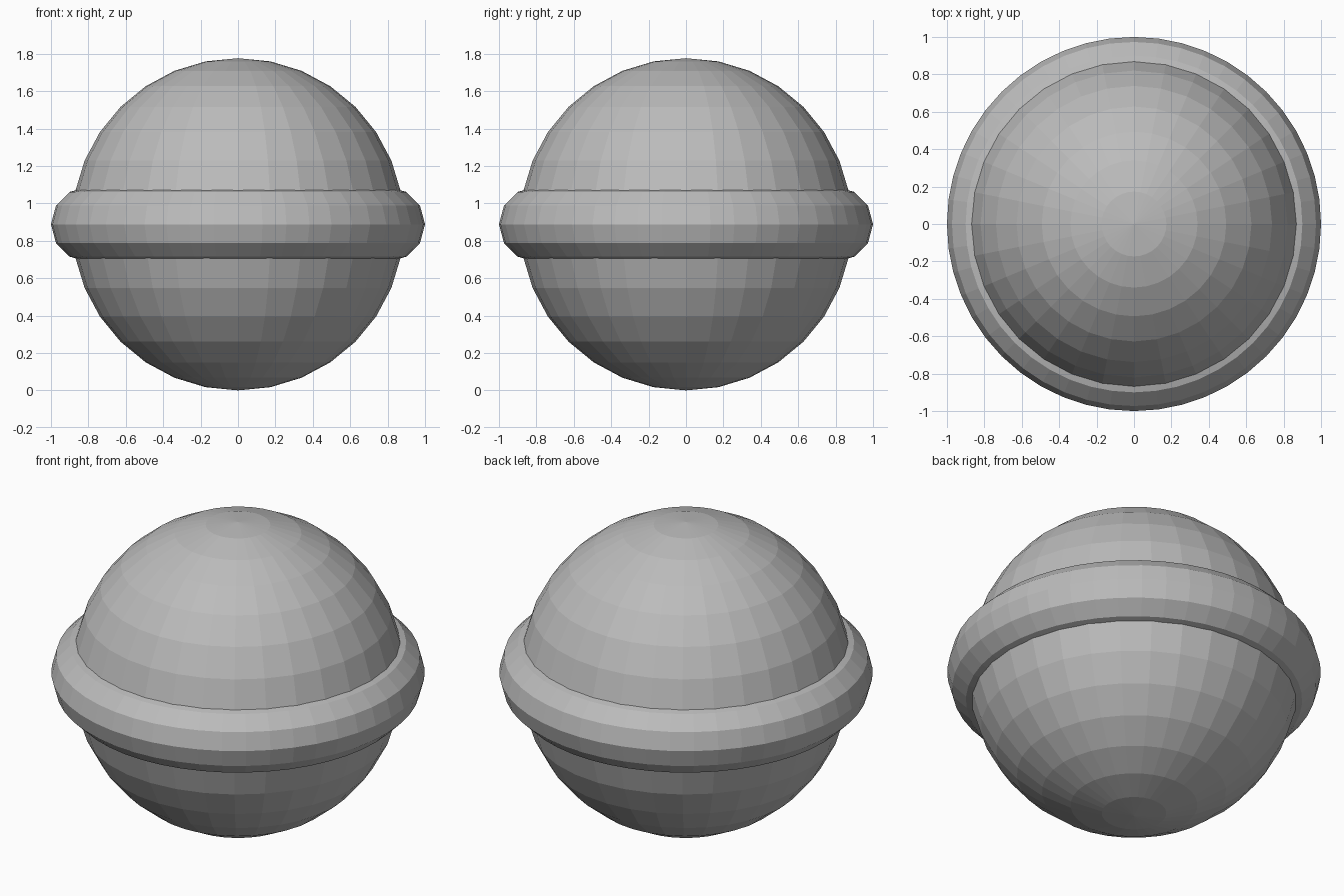
import bpy

if "Cube" in bpy.data.objects:
    bpy.data.objects.remove(bpy.data.objects["Cube"])

RADIUS = 0.888   # sphere radius, also the height of the centre

grey = bpy.data.materials.new("plain grey")
grey.diffuse_color = (0.5, 0.5, 0.5, 1)
grey.use_nodes = True
grey.node_tree.nodes["Principled BSDF"].inputs["Base Color"].default_value = grey.diffuse_color


def finish(name):
    obj = bpy.context.object
    obj.name = name
    obj.data.materials.clear()
    obj.data.materials.append(grey)
    bpy.ops.object.shade_flat()


# Faceted ball
bpy.ops.mesh.primitive_uv_sphere_add(segments=32, ring_count=16, radius=RADIUS,
                                     location=(0, 0, RADIUS))
finish("ball")

# Thick ring around the equator
bpy.ops.mesh.primitive_torus_add(major_segments=48, minor_segments=12,
                                 major_radius=0.8, minor_radius=0.2,
                                 location=(0, 0, RADIUS))
finish("equator_ring")
